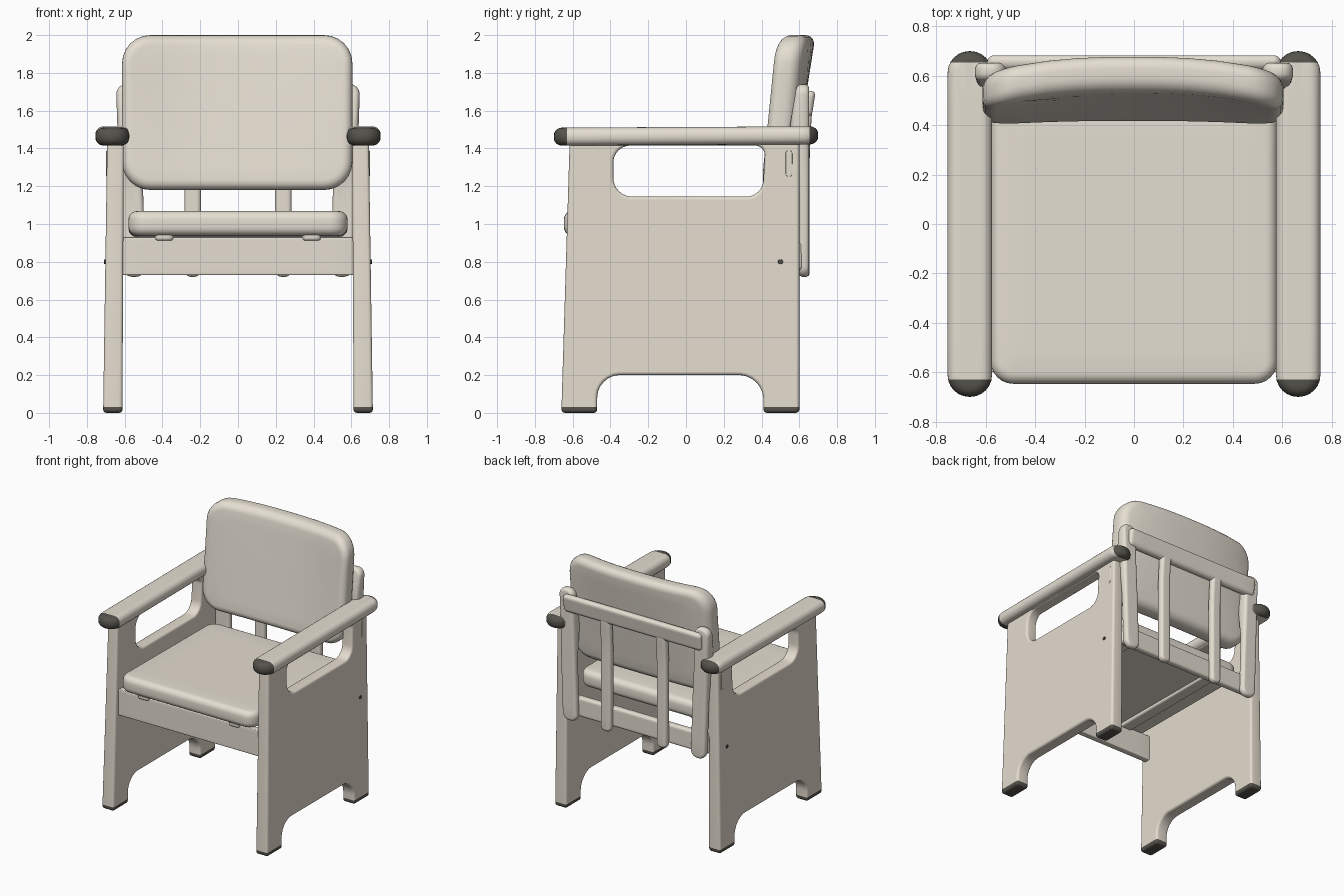
import bpy, bmesh, math
from mathutils import Vector

if "Cube" in bpy.data.objects:
    bpy.data.objects.remove(bpy.data.objects["Cube"])


def material(name, rgb):
    m = bpy.data.materials.new(name)
    m.diffuse_color = (*rgb, 1)
    m.use_nodes = True
    m.node_tree.nodes["Principled BSDF"].inputs["Base Color"].default_value = m.diffuse_color
    return m


CREAM = material("cream", (0.78, 0.73, 0.64))
WOOD = material("pale wood", (0.78, 0.715, 0.62))
DARK = material("dark grey", (0.09, 0.085, 0.07))


def outline(w, h, r, straight=8, seg=6):
    """Rounded rectangle with evenly divided sides, centred on the origin."""
    pts = []
    for i, (sx, sy) in enumerate(((1, 1), (-1, 1), (-1, -1), (1, -1))):
        c = Vector((sx * (w / 2 - r), sy * (h / 2 - r)))
        arc = []
        for k in range(seg + 1):
            a = math.pi / 2 * (i + k / seg)
            arc.append(c + r * Vector((math.cos(a), math.sin(a))))
        if pts:
            a, b = pts[-1], arc[0]
            pts += [a.lerp(b, k / straight) for k in range(1, straight)]
        pts += arc
    a, b = pts[-1], pts[0]
    return pts + [a.lerp(b, k / straight) for k in range(1, straight)]


def pillow(name, w, h, t, r, e, warp, mat=CREAM):
    """Rounded slab: outline w x h, thickness t, edge rounding e; warp(u, v, t) gives the position."""
    bm = bmesh.new()
    half = []
    for k in range(6):
        a = math.pi / 2 * k / 5
        i = e * (1 - math.cos(a))
        o = outline(w - 2 * i, h - 2 * i, max(r - i, 0.004))
        half.append((o, t / 2 - e + e * math.sin(a)))
    half += [([p * f for p in half[5][0]], t / 2) for f in (0.8, 0.55, 0.3, 0.1)]
    rings = [(o, -z) for o, z in reversed(half)] + half
    vs = [[bm.verts.new(warp(p.x, p.y, z)) for p in o] for o, z in rings]
    n = len(vs[0])
    for a, b in zip(vs, vs[1:]):
        for j in range(n):
            bm.faces.new((a[j], a[(j + 1) % n], b[(j + 1) % n], b[j]))
    bm.faces.new(vs[0])
    bm.faces.new(vs[-1])
    bmesh.ops.remove_doubles(bm, verts=bm.verts, dist=0.0003)
    bmesh.ops.recalc_face_normals(bm, faces=bm.faces)
    me = bpy.data.meshes.new(name)
    bm.to_mesh(me)
    ob = bpy.data.objects.new(name, me)
    bpy.context.collection.objects.link(ob)
    me.materials.append(mat)
    return ob


def paint_beyond(ob, axis, limits, mat=DARK):
    """Cut the mesh at each (sign, value) limit and colour the faces past it."""
    bm = bmesh.new()
    bm.from_mesh(ob.data)
    for sign, val in limits:
        co, no = Vector(), Vector()
        co[axis], no[axis] = val, 1
        bmesh.ops.bisect_plane(bm, geom=bm.verts[:] + bm.edges[:] + bm.faces[:],
                               plane_co=co, plane_no=no)
    for f in bm.faces:
        c = f.calc_center_median()[axis]
        f.material_index = int(any(s * (c - v) > 0 for s, v in limits))
    bm.to_mesh(ob.data)
    ob.data.materials.append(mat)


def fillet(pts, seg=8):
    """Polygon of (x, y, radius) with rounded corners."""
    out = []
    for i, (x, y, r) in enumerate(pts):
        p = Vector((x, y))
        d1 = (Vector(pts[i - 1][:2]) - p).normalized()
        d2 = (Vector(pts[(i + 1) % len(pts)][:2]) - p).normalized()
        half = d1.angle(d2) / 2
        c = p + (d1 + d2).normalized() * r / math.sin(half)
        a, b = p + d1 * r / math.tan(half) - c, p + d2 * r / math.tan(half) - c
        for k in range(seg + 1):
            q = a.lerp(b, k / seg).normalized() * r
            out.append(c + q)
    return out


def side_panel(name, s):
    body = [(-0.66, 0, 0.02), (-0.47, 0, 0.02), (-0.47, 0.2, 0.12), (0.41, 0.2, 0.13),
            (0.41, 0, 0.02), (0.60, 0, 0.02), (0.60, 1.47, 0.02), (-0.615, 1.47, 0.02)]
    window = [(-0.385, 1.145, 0.1), (0.405, 1.145, 0.09), (0.42, 1.415, 0.05), (-0.385, 1.415, 0.09)]
    cu = bpy.data.curves.new(name, 'CURVE')
    cu.dimensions, cu.fill_mode = '2D', 'BOTH'
    b = 0.016
    cu.extrude, cu.bevel_depth, cu.bevel_resolution, cu.offset = 0.044 - b, b, 3, -b
    for shape in (body, window):
        pts = fillet(shape)
        sp = cu.splines.new('POLY')
        sp.points.add(len(pts) - 1)
        sp.use_cyclic_u = True
        for q, p in zip(sp.points, pts):
            q.co = (p.x, p.y, 0, 1)
    ob = bpy.data.objects.new(name, cu)
    bpy.context.collection.objects.link(ob)
    bpy.ops.object.select_all(action='DESELECT')
    ob.select_set(True)
    bpy.context.view_layer.objects.active = ob
    bpy.ops.object.convert(target='MESH')
    ob = bpy.context.view_layer.objects.active
    ob.data.materials.clear()
    ob.data.materials.append(WOOD)
    # stand upright, thinner and leaning slightly inward toward the top
    for v in ob.data.vertices:
        y, z, x = v.co
        low = 1 - z / 1.42
        v.co = (s * (0.649 + 0.014 * low) + x * (1 + 0.16 * low), y, z)
    paint_beyond(ob, 2, [(-1, 0.032)])


for s, side in ((1, "right"), (-1, "left")):
    side_panel(side + "_side_panel", s)
    # armrest with dark end caps
    arm = pillow(side + "_armrest", 0.18, 1.40, 0.095, 0.088, 0.042,
                 lambda u, v, t: (s * 0.665 + u, v, 1.466 + t + 0.005 * v))
    paint_beyond(arm, 1, [(-1, -0.63), (1, 0.655)])
    # screw head and oval slot plate on the outer face
    pillow(side + "_screw", 0.026, 0.026, 0.012, 0.0125, 0.004,
           lambda u, v, t: (s * 0.703 + t, 0.50 + u, 0.80 + v), DARK)
    pillow(side + "_slot_plate", 0.035, 0.14, 0.009, 0.017, 0.003,
           lambda u, v, t: (s * 0.693 + t, 0.545 + u, 1.32 + v), WOOD)

    # back frame upright, converging downward and thicker behind the backrest
    def upright(u, v, t):
        z = 1.23 + v
        depth = 0.055 + 0.05 * max(0, 1 - abs(z - 1.5) / 0.3)
        return (s * (0.55 + 0.033 * (z - 0.72)) + u, 0.652 - depth * (0.5 - t / 0.055), z)
    pillow(side + "_back_upright", 0.125, 1.02, 0.055, 0.055, 0.022, upright)
    # slat of the back frame, leaning back into the top rail
    pillow(side + "_back_slat", 0.088, 0.92, 0.055, 0.036, 0.022,
           lambda u, v, t: (s * 0.24 + u, 0.627 + t + 0.07 * max(0, v - 0.23), 1.18 + v))
    # runner under the seat
    pillow(side + "_seat_runner", 0.10, 1.08, 0.05, 0.03, 0.015,
           lambda u, v, t: (s * 0.39 + u, v - 0.08, 0.937 + t))

# seat cushion
pillow("seat", 1.16, 1.15, 0.13, 0.09, 0.045,
       lambda u, v, t: (u, v - 0.072, 1.004 + t - 0.008 * (v + 0.575)))


# backrest cushion, reclined and curved in plan
def recline(u, v, t):
    k = (v + 0.41) / 0.82
    curve = (0.015 + 0.055 * k) * abs(u / 0.6) ** 2.5
    return (u - 0.004, 0.41 + 0.13 * k + t + 0.0725 - curve, 1.59 + v)


pillow("backrest", 1.22, 0.82, 0.147, 0.15, 0.055, recline)

# rails: front board, back top (leaning) and back bottom
for name, w, h, t, y, z, e, lean in (("front_rail", 1.24, 0.20, 0.05, -0.575, 0.83, 0.006, 0),
                                     ("back_top_rail", 1.19, 0.14, 0.06, 0.646, 1.635, 0.027, 0.16),
                                     ("back_bottom_rail", 1.24, 0.15, 0.055, 0.588, 0.83, 0.018, 0)):
    pillow(name, w, h, t, e + 0.004, e, lambda u, v, d: (u, y + d + lean * v, z + v))

bpy.ops.object.select_all(action='SELECT')
bpy.ops.object.shade_smooth_by_angle(angle=math.radians(35))
